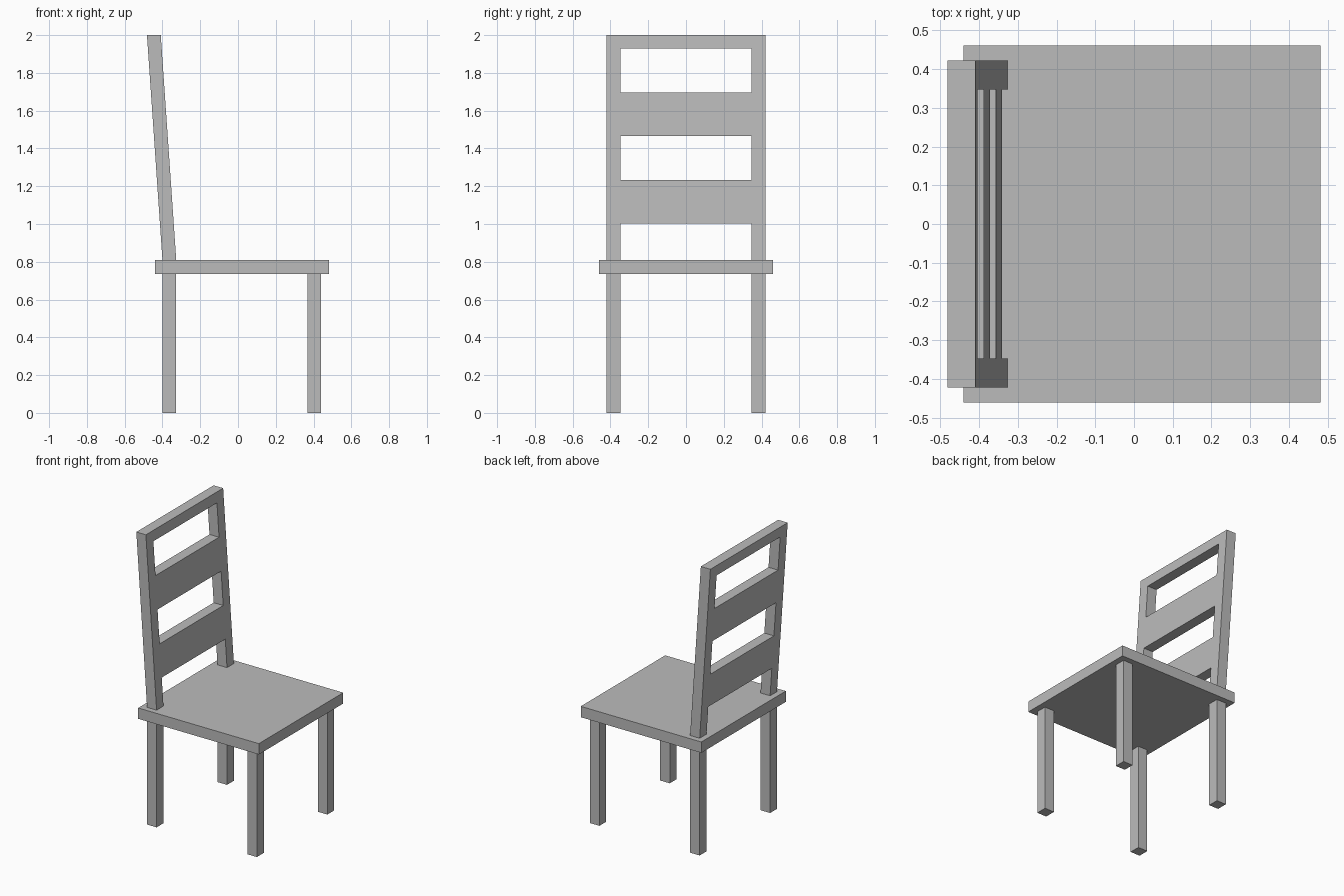
import bpy

cube = bpy.data.objects.get("Cube")
if cube:
    bpy.data.objects.remove(cube, do_unlink=True)

# Single flat grey
grey = bpy.data.materials.new("plain grey")
grey.use_nodes = True
colour = (0.5, 0.5, 0.5, 1)
grey.diffuse_color = colour
grey.node_tree.nodes["Principled BSDF"].inputs["Base Color"].default_value = colour

SEAT_BOTTOM, SEAT_TOP, TOP = 0.735, 0.81, 2.0
REAR_X, FRONT_X, POST = -0.4, 0.367, 0.073
OUTER, INNER = 0.422, 0.347
LEAN = 0.082 / (TOP - SEAT_TOP)


def box(name, x, y, z, lean=0.0):
    """Box from (min, max) ranges; lean shears it backwards above the seat."""
    bpy.ops.mesh.primitive_cube_add(size=1)
    ob = bpy.context.object
    ob.name = ob.data.name = name
    for v in ob.data.vertices:
        px, py, pz = (r[0] if c < 0 else r[1] for c, r in zip(v.co, (x, y, z)))
        v.co = (px - lean * (pz - SEAT_TOP), py, pz)
    ob.data.materials.append(grey)
    return ob


# Seat
box("seat", (-0.44, 0.482), (-0.461, 0.461), (SEAT_BOTTOM, SEAT_TOP))

# Legs and leaning back posts, one of each per side
back_x = (REAR_X, REAR_X + POST)
for side, y in (("right", (-OUTER, -INNER)), ("left", (INNER, OUTER))):
    box("backrest_leg_" + side, back_x, y, (0, SEAT_BOTTOM))
    box("open_end_leg_" + side, (FRONT_X, FRONT_X + POST), y, (0, SEAT_BOTTOM))
    box("back_post_" + side, back_x, y, (SEAT_TOP, TOP), LEAN)

# Crosswise slats and top rail, flush with the posts
for name, z in (("lower_slat", (1.003, 1.232)),
                ("upper_slat", (1.465, 1.695)),
                ("top_rail", (1.928, TOP))):
    box(name, back_x, (-INNER, INNER), z, LEAN)
